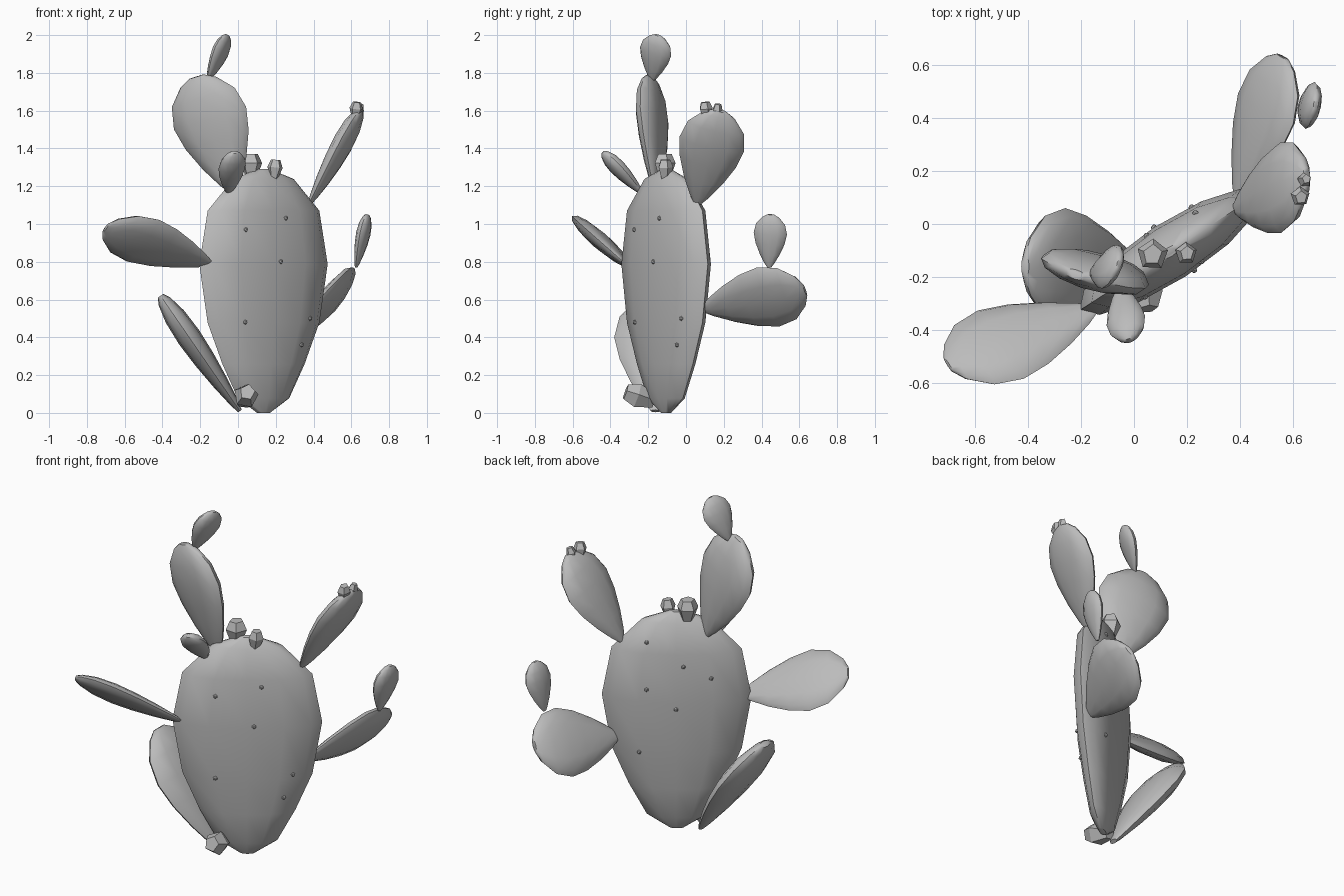
import bpy, bmesh, math
from mathutils import Vector
from mathutils.bvhtree import BVHTree

cube = bpy.data.objects.get("Cube")
if cube:
    bpy.data.objects.remove(cube)

GREY = (0.5, 0.5, 0.5, 1)
grey = bpy.data.materials.new("cactus grey")
grey.use_nodes = True
grey.diffuse_color = GREY
grey.node_tree.nodes["Principled BSDF"].inputs["Base Color"].default_value = GREY

# Outlines as (position along axis, relative half width)
TRUNK = [(0, .1), (.06, .4), (.2, .64), (.37, .87), (.61, 1), (.83, .87), (.96, .47), (1, .1)]
PAD = [(0, .12), (.08, .3), (.25, .6), (.45, .87), (.64, 1), (.82, .87), (.95, .5), (1, .2)]
BUD = [(0, .5), (.6, 1), (1, .6)]


def build(name, base, tip, normal, width, thick, outline, sides, smooth=True):
    """Loft flattened rings from base to tip, with the flat side facing normal."""
    base, axis = Vector(base), Vector(tip) - Vector(base)
    a = axis.normalized()
    n = Vector(normal)
    n = (n - a * n.dot(a)).normalized()
    w = a.cross(n)
    bm = bmesh.new()
    rings = []
    for t, r in outline:
        ring = []
        for i in range(sides):
            ang = math.tau * i / sides
            ring.append(bm.verts.new(base + axis * t + w * (math.cos(ang) * width / 2 * r)
                                     + n * (math.sin(ang) * thick / 2 * r ** .8)))
        rings.append(ring)
    for low, high in zip(rings, rings[1:]):
        for i in range(sides):
            j = (i + 1) % sides
            bm.faces.new((low[i], low[j], high[j], high[i]))
    bm.faces.new(rings[0])
    bm.faces.new(rings[-1])
    bmesh.ops.recalc_face_normals(bm, faces=bm.faces)
    tree = BVHTree.FromBMesh(bm)
    finish(name, bm, smooth)
    return tree


def finish(name, bm, smooth):
    mesh = bpy.data.meshes.new(name)
    bm.to_mesh(mesh)
    bm.free()
    mesh.materials.append(grey)
    obj = bpy.data.objects.new(name, mesh)
    bpy.context.collection.objects.link(obj)
    if smooth:
        bpy.ops.object.select_all(action='DESELECT')
        obj.select_set(True)
        bpy.context.view_layer.objects.active = obj
        bpy.ops.object.shade_smooth_by_angle(angle=math.radians(40))


# Trunk pad
CENTRE = Vector((.135, -.105, 0))
ACROSS = Vector((.84, .545, 0)).normalized()
FACING = Vector((.545, -.84, 0)).normalized()
trunk = build("trunk_pad", CENTRE, CENTRE + Vector((0, 0, 1.29)), FACING, .81, .22, TRUNK, 12)

# Side pads: name, base, tip, normal, width, thickness
pads = [
    ("upper_right_pad", (-.02, -.16, 1.17), (-.22, -.19, 1.78), (.3, 1, .1), .42, .13),
    ("upper_right_tip_pad", (-.16, -.18, 1.76), (-.055, -.15, 2), (.85, -.4, -.4), .18, .07),
    ("small_front_pad", (-.05, -.23, 1.16), (-.02, -.44, 1.38), (.25, -.69, -.7), .15, .08),
    ("upper_left_pad", (.38, .06, 1.11), (.65, .18, 1.6), (.87, -.1, -.45), .35, .11),
    ("middle_right_pad", (-.15, -.32, .79), (-.7, -.53, .98), (0, .65, .76), .38, .09),
    ("lower_right_pad", (.01, -.16, .01), (-.41, -.16, .62), (.83, 0, .56), .44, .13),
    ("middle_left_pad", (.39, .09, .55), (.56, .63, .65), (.81, -.15, -.58), .39, .1),
    ("middle_left_tip_pad", (.625, .44, .77), (.685, .45, 1.05), (.96, -.2, -.2), .18, .07),
]
for name, base, tip, normal, width, thick in pads:
    build(name, base, tip, normal, width, thick, PAD, 12)

# Fruit buds: name, base, tip, diameter
buds = [
    ("large_top_bud", (.07, -.115, 1.25), (.07, -.115, 1.37), .12),
    ("small_top_bud", (.19, -.11, 1.24), (.2, -.11, 1.34), .085),
    ("bottom_bud", (.03, -.17, .06), (.05, -.32, .11), .135),
    ("left_pad_large_bud", (.62, .11, 1.56), (.63, .1, 1.645), .075),
    ("left_pad_small_bud", (.63, .16, 1.56), (.65, .17, 1.635), .055),
]
for name, base, tip, size in buds:
    build(name, base, tip, (.3, .8, .5), size, size, BUD, 5, smooth=False)

# Small bumps on both faces of the trunk: (offset across, height)
front = [(-.17, .97), (.08, 1.03), (.04, .8), (-.17, .48), (.25, .5), (.2, .36)]
back = [(.16, 1.13), (-.04, 1), (-.19, .93), (.16, .86), (0, .75), (.2, .48)]
for side, spots, sign in (("front", front, 1), ("back", back, -1)):
    bm = bmesh.new()
    for across, height in spots:
        start = CENTRE + ACROSS * across + FACING * sign + Vector((0, 0, height))
        hit = trunk.ray_cast(start, -FACING * sign)[0]
        if hit:
            made = bmesh.ops.create_icosphere(bm, subdivisions=1, radius=.013)
            bmesh.ops.translate(bm, verts=made["verts"], vec=hit)
    finish(side + "_bumps", bm, True)
